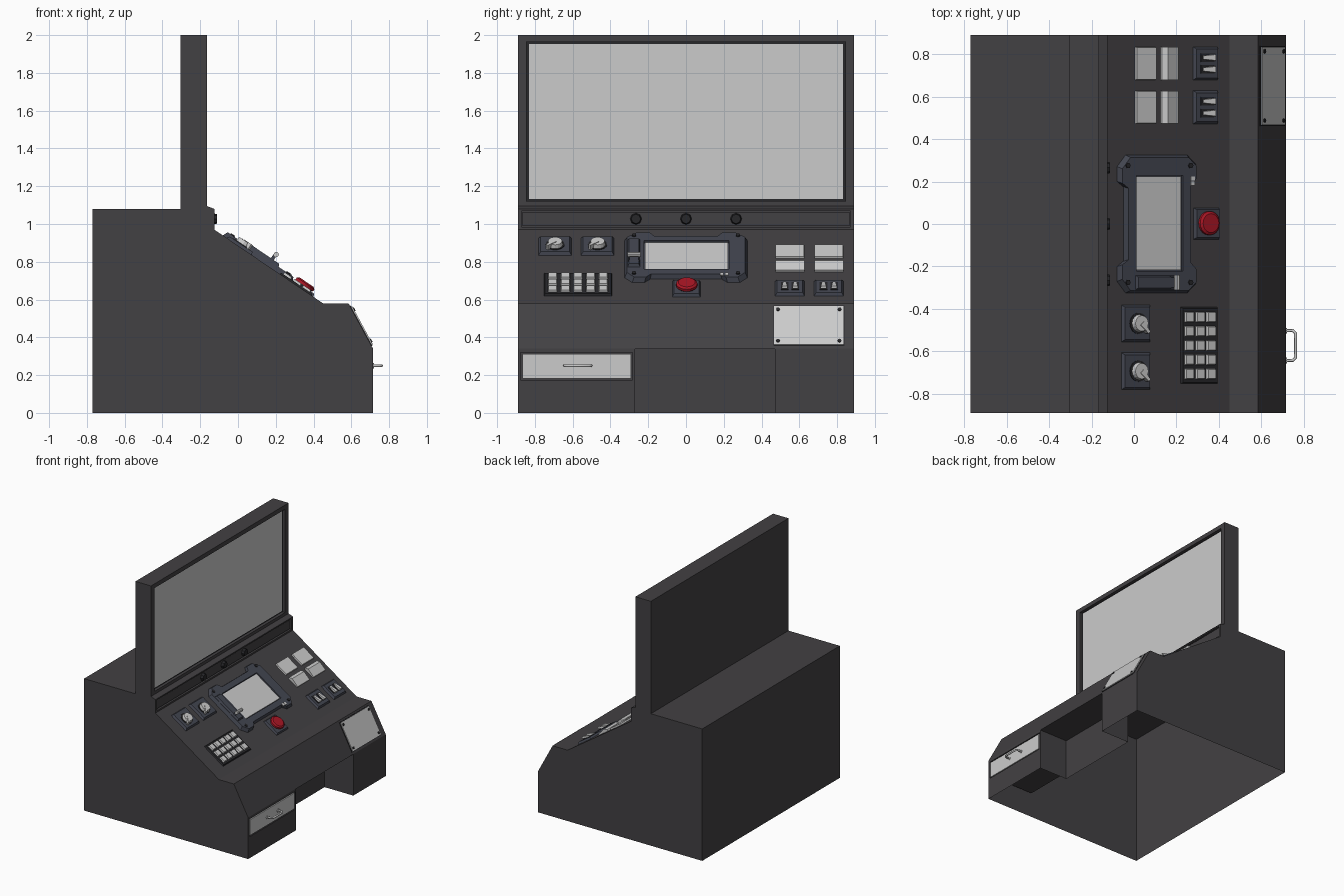
import bpy, bmesh, math
from mathutils import Matrix, Vector

if "Cube" in bpy.data.objects:
    bpy.data.objects.remove(bpy.data.objects["Cube"])


def material(name, rgb):
    m = bpy.data.materials.new(name)
    m.diffuse_color = (*rgb, 1)
    m.use_nodes = True
    m.node_tree.nodes["Principled BSDF"].inputs["Base Color"].default_value = m.diffuse_color
    return m


BODY = material("dark_shell", (0.055, 0.052, 0.056))
TRIM = material("blue_grey_trim", (0.055, 0.06, 0.08))
BLACK = material("black_trim", (0.02, 0.02, 0.023))
RED = material("red", (0.4, 0.008, 0.018))


def frame(x0, z0, x1, z1):
    """Sloped plane: local X runs down the slope, Y along y, Z outward."""
    u = Vector((x1 - x0, 0, z1 - z0)).normalized()
    n = u.cross(Vector((0, 1, 0)))

    def at(x, y, h=0.0):
        p = Vector((x0, y, z0)) + u * ((x - x0) / u.x) + n * h
        return Matrix(((u.x, 0, n.x, p.x), (0, 1, 0, p.y), (u.z, 0, n.z, p.z), (0, 0, 0, 1)))
    at.k = u.x if u.x else 1
    return at


desk = frame(-0.125, 0.97, 0.45, 0.58)      # main control slope
apron = frame(0.585, 0.58, 0.715, 0.34)     # steep lower slope


def finish(name, bm, mat, matrix=Matrix()):
    bmesh.ops.recalc_face_normals(bm, faces=bm.faces)
    me = bpy.data.meshes.new(name)
    bm.to_mesh(me)
    bm.free()
    ob = bpy.data.objects.new(name, me)
    ob.matrix_world = matrix
    if mat:
        me.materials.append(mat)
    bpy.context.collection.objects.link(ob)
    return ob


def prism(name, outline, h, mat=None, matrix=Matrix(), inset=0.0):
    """Extrude an outline along local Z; inset shrinks the top for a chamfered look."""
    bm = bmesh.new()
    rx = max(abs(p[0]) for p in outline)
    ry = max(abs(p[1]) for p in outline)
    lo = [bm.verts.new((x, y, 0)) for x, y in outline]
    hi = [bm.verts.new((x * (1 - inset / rx), y * (1 - inset / ry), h)) for x, y in outline]
    bm.faces.new(lo)
    bm.faces.new(hi)
    n = len(lo)
    for i in range(n):
        bm.faces.new((lo[i], lo[(i + 1) % n], hi[(i + 1) % n], hi[i]))
    return finish(name, bm, mat, matrix)


def plate(name, at, x0, x1, y0, y1, h, mat=None, inset=0.0, base=0.0):
    a, b = (x1 - x0) / 2 / at.k, (y1 - y0) / 2
    return prism(name, [(-a, -b), (a, -b), (a, b), (-a, b)], h, mat,
                 at((x0 + x1) / 2, (y0 + y1) / 2, base), inset)


def box(name, lo, hi, mat=None):
    bm = bmesh.new()
    bmesh.ops.create_cube(bm, size=1)
    for v in bm.verts:
        v.co = [l + (c + 0.5) * (h - l) for l, h, c in zip(lo, hi, v.co)]
    return finish(name, bm, mat)


def disc(name, matrix, r, h, n=16, mat=None, top=1.0):
    pts = [(r * math.cos(2 * math.pi * i / n), r * math.sin(2 * math.pi * i / n)) for i in range(n)]
    return prism(name, pts, h, mat, matrix, r * (1 - top))


def cut(ob, cutter):
    m = ob.modifiers.new("cut", 'BOOLEAN')
    m.operation, m.object, m.solver = 'DIFFERENCE', cutter, 'EXACT'
    bpy.context.view_layer.objects.active = ob
    bpy.ops.object.modifier_apply(modifier=m.name)
    bpy.data.objects.remove(cutter)


# Cabinet: side profile extruded across y
profile = [(-0.77, 0), (0.715, 0), (0.715, 0.34), (0.585, 0.58), (0.45, 0.58), (-0.125, 0.97),
           (-0.125, 1.08), (-0.165, 1.095), (-0.165, 2), (-0.305, 2), (-0.305, 1.08), (-0.77, 1.08)]
side = Matrix(((1, 0, 0, 0), (0, 0, -1, 0.89), (0, 1, 0, 0), (0, 0, 0, 1)))
cabinet = prism("cabinet", profile, 1.78, BODY)
cabinet.data.transform(side)
cut(cabinet, box("knee_cut", (0.455, -0.27, -0.1), (0.9, 0.47, 0.338)))
cut(cabinet, box("screen_cut", (-0.195, -0.845, 1.12), (0, 0.845, 1.965)))
cut(cabinet, box("strip_cut", (-0.145, -0.872, 0.983), (0, 0.872, 1.07)))
cut(cabinet, box("drawer_cut", (0.695, -0.875, 0.175), (0.9, -0.282, 0.32)))
# Underside is open
bm = bmesh.new()
bm.from_mesh(cabinet.data)
bmesh.ops.delete(bm, geom=[f for f in bm.faces if all(v.co.z < 1e-4 for v in f.verts)], context='FACES')
bm.to_mesh(cabinet.data)
bm.free()

# Large monitor
box("monitor_bezel", (-0.196, -0.844, 1.121), (-0.188, 0.844, 1.964), BLACK)
box("monitor_screen", (-0.19, -0.83, 1.133), (-0.183, 0.83, 1.953))

# Strip with three octagonal knobs
box("knob_strip", (-0.146, -0.865, 0.99), (-0.133, 0.865, 1.063), BODY)
for y in (-0.265, 0, 0.265):
    face = Matrix.Translation((-0.134, y, 1.027)) @ Matrix.Rotation(math.pi / 2, 4, 'Y')
    disc("strip_knob", face, 0.031, 0.022, 8, BLACK, 0.8)

# Central console with inset display
half = [(-0.08, 0.2), (-0.08, 0.27), (-0.04, 0.325), (0.25, 0.325), (0.288, 0.285), (0.288, 0.22), (0.262, 0.19)]
half = [(-0.05, 0.175)] + half
outline = [((x - 0.1) / desk.k, y) for x, y in half]
outline += [(x, -y) for x, y in reversed(outline)]
console = prism("console_frame", outline, 0.028, TRIM, desk(0.1, 0), 0.012)
bpy.context.view_layer.update()
cut(console, plate("display_cut", desk, -0.005, 0.215, -0.222, 0.228, 0.1, base=0.014))
plate("display", desk, 0.0, 0.21, -0.217, 0.223, 0.008, base=0.013)
for x in (-0.045, 0.25):
    for y in (-0.275, 0.275):
        disc("console_bolt", desk(x, y, 0.026), 0.013, 0.008, 6, BLACK)
for y in (0.19, 0.215):
    plate("indicator", desk, 0.25, 0.268, y - 0.009, y + 0.009, 0.006, base=0.027)

# Throttle lever on the console
plate("throttle_base", desk, -0.01, 0.2, -0.31, -0.242, 0.016, TRIM, 0.008, 0.027)
for y in (-0.306, -0.252):
    plate("throttle_arm", desk, 0.15, 0.165, y, y + 0.008, 0.045, TRIM, base=0.03)
bar = desk(0.16, -0.24, 0.075) @ Matrix.Rotation(math.pi / 2, 4, 'X')
disc("throttle_grip", bar, 0.014, 0.07, 10)

# Emergency button: plate, collar and rounded cap
plate("button_plate", desk, 0.28, 0.4, -0.072, 0.076, 0.016, TRIM, 0.008)
disc("button_collar", desk(0.338, 0.004, 0.016), 0.05, 0.008, 20, BLACK)
disc("button_cap", desk(0.338, 0.004, 0.022), 0.056, 0.014, 20, RED)
disc("button_crown", desk(0.338, 0.004, 0.036), 0.056, 0.008, 20, RED, 0.8)

# Two rotary dials
for y in (-0.705 + 0.012, -0.468):
    plate("dial_plate", desk, -0.06, 0.075, y - 0.087, y + 0.087, 0.016, TRIM, 0.01)
    disc("dial_ring", desk(0.012, y, 0.014), 0.05, 0.006, 16, BLACK)
    disc("dial", desk(0.014, y, 0.018), 0.042, 0.024, 16, None, 0.88)
    prism("dial_pointer", [(0, -0.012), (0.06, -0.007), (0.06, 0.007), (0, 0.012)], 0.03, None,
          desk(0.014, y, 0.016) @ Matrix.Rotation(-0.8, 4, 'Z'))

# Keypad, three by five
plate("keypad_frame", desk, 0.22, 0.392, -0.752, -0.392, 0.01, BLACK, 0.006)
for i in range(3):
    for j in range(5):
        x, y = 0.253 + i * 0.051, -0.706 + j * 0.067
        plate("key", desk, x - 0.021, x + 0.021, y - 0.025, y + 0.025, 0.014, None, 0.004, 0.008)

# Right-hand bank: lamps, rockers and toggle pairs
for y in (0.756, 0.55):
    plate("lamp", desk, 0.005, 0.1, y - 0.077, y + 0.077, 0.012, None, 0.002)
    # Rocker: wedge profile extruded along y
    wedge = prism("rocker", [(0, 0), (0.095, 0), (0.095, 0.01), (0.025, 0.026), (0, 0.012)], 0.154)
    wedge.data.transform(Matrix.Translation((0, 0.077, 0)) @ Matrix.Rotation(math.pi / 2, 4, 'X'))
    wedge.matrix_world = desk(0.125, y)
    plate("toggle_plate", desk, 0.278, 0.394, y - 0.078, y + 0.078, 0.016, TRIM, 0.01)
    for dy in (-0.028, 0.028):
        plate("toggle_slot", desk, 0.305, 0.365, y + dy - 0.02, y + dy + 0.02, 0.004, BLACK, 0, 0.015)
        prism("toggle", [(0, -0.009), (0.065, -0.016), (0.065, 0.016), (0, 0.009)], 0.014, None,
              desk(0.315, y + dy, 0.012) @ Matrix.Rotation(-0.22, 4, 'Y'), 0.002)

# Access panel on the lower slope with corner screws
plate("access_panel_edge", apron, 0.592, 0.708, 0.462, 0.838, 0.004, BLACK)
plate("access_panel", apron, 0.595, 0.705, 0.467, 0.833, 0.01)
for x in (0.605, 0.695):
    for y in (0.487, 0.813):
        disc("panel_screw", apron(x, y, 0.01), 0.01, 0.005, 8, BLACK)

# Drawer with a bent-tube handle
box("drawer_box", (0.31, -0.86, 0.187), (0.705, -0.292, 0.308), BODY)
box("drawer_front", (0.7, -0.865, 0.183), (0.715, -0.29, 0.312))
cu = bpy.data.curves.new("drawer_handle", 'CURVE')
cu.dimensions = '3D'
cu.bevel_depth, cu.bevel_resolution, cu.use_fill_caps = 0.0075, 1, True
path = [(0.712, -0.643), (0.748, -0.643), (0.761, -0.63), (0.761, -0.515), (0.748, -0.502), (0.712, -0.502)]
sp = cu.splines.new('POLY')
sp.points.add(len(path) - 1)
for p, (x, y) in zip(sp.points, path):
    p.co = (x, y, 0.25, 1)
handle = bpy.data.objects.new("drawer_handle", cu)
bpy.context.collection.objects.link(handle)
for y in (-0.643, -0.502):
    disc("handle_flange", Matrix.Translation((0.714, y, 0.25)) @ Matrix.Rotation(math.pi / 2, 4, 'Y'),
         0.014, 0.006, 10)
bpy.context.view_layer.objects.active = handle
handle.select_set(True)
bpy.ops.object.convert(target='MESH')
